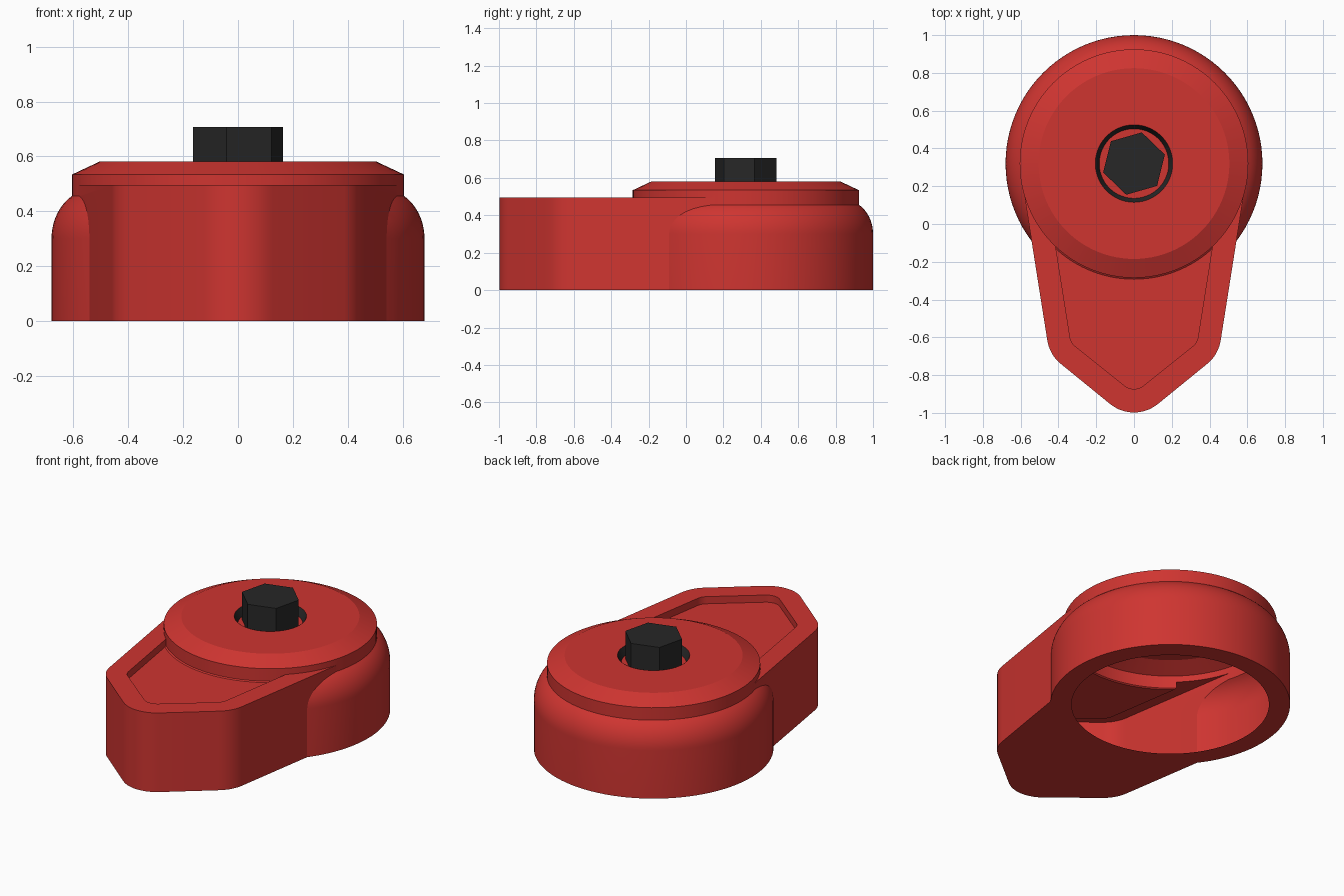
import bpy, bmesh, math
from mathutils import Vector

if "Cube" in bpy.data.objects:
    bpy.data.objects.remove(bpy.data.objects["Cube"])

CY = 0.32  # centre of the round housing along y


def material(name, rgb):
    m = bpy.data.materials.new(name)
    m.diffuse_color = (*rgb, 1)
    m.use_nodes = True
    m.node_tree.nodes["Principled BSDF"].inputs["Base Color"].default_value = m.diffuse_color
    return m


RED = material("red", (0.62, 0.035, 0.03))
BLACK = material("black", (0.02, 0.02, 0.02))


def finish(name, bm, mat):
    bmesh.ops.remove_doubles(bm, verts=bm.verts, dist=1e-5)
    bmesh.ops.recalc_face_normals(bm, faces=bm.faces)
    me = bpy.data.meshes.new(name)
    bm.to_mesh(me)
    bm.free()
    me.materials.append(mat)
    ob = bpy.data.objects.new(name, me)
    bpy.context.collection.objects.link(ob)
    return ob


def revolve(name, profile, mat, steps=96):
    bm = bmesh.new()
    vs = [bm.verts.new((r, CY, z)) for r, z in profile]
    es = [bm.edges.new(p) for p in zip(vs, vs[1:])]
    bmesh.ops.spin(bm, geom=vs + es, cent=(0, CY, 0), axis=(0, 0, 1),
                   angle=2 * math.pi, steps=steps)
    return finish(name, bm, mat)


def fillet(a, p, b, r, n=10):
    """Points of an arc of radius r rounding the corner a-p-b."""
    a, p, b = Vector(a), Vector(p), Vector(b)
    u, v = (a - p).normalized(), (b - p).normalized()
    half = u.angle(v) / 2
    c = p + (u + v).normalized() * (r / math.sin(half))
    s = p + u * (r / math.tan(half)) - c
    e = p + v * (r / math.tan(half)) - c
    t = s.angle(e)
    return [c + (s * math.sin((1 - i / n) * t) + e * math.sin(i / n * t)) / math.sin(t)
            for i in range(n + 1)]


def prism(name, back, corner, tip, r_corner, r_tip, z0, z1):
    """Tapered arm outline, mirrored in x, extruded from z0 to z1."""
    (bx, by), (cx, cy) = back, corner
    right = [Vector(back)] + fillet(back, corner, (0, tip), r_corner)
    nose = fillet(corner, (0, tip), (-cx, cy), r_tip)
    left = [Vector((-p.x, p.y)) for p in reversed(right)]
    bm = bmesh.new()
    f = bm.faces.new([bm.verts.new((p.x, p.y, z0)) for p in right + nose + left])
    ext = bmesh.ops.extrude_face_region(bm, geom=[f])
    bmesh.ops.translate(bm, vec=(0, 0, z1 - z0),
                        verts=[g for g in ext["geom"] if isinstance(g, bmesh.types.BMVert)])
    return finish(name, bm, RED)


def boolean(ob, other, op):
    m = ob.modifiers.new("bool", "BOOLEAN")
    m.object, m.operation, m.solver = other, op, "EXACT"
    bpy.context.view_layer.objects.active = ob
    bpy.ops.object.modifier_apply(modifier=m.name)
    bpy.data.objects.remove(other)


def smooth(ob):
    bpy.ops.object.select_all(action="DESELECT")
    ob.select_set(True)
    bpy.context.view_layer.objects.active = ob
    bpy.ops.object.shade_smooth_by_angle(angle=math.radians(22))


# Round housing with rounded shoulder, chamfered cap and bolt pocket
shoulder = [(0.53 + 0.15 * math.cos(math.radians(a)), 0.30 + 0.18 * math.sin(math.radians(a)))
            for a in range(0, 61, 6)]
housing = revolve("housing", [(0, 0), (0.68, 0)] + shoulder + [
    (0.605, 0.534), (0.505, 0.581), (0.205, 0.581), (0.205, 0.535), (0, 0.535)], RED)

# Tapered arm with a shallow recess in its top
arm = prism("arm", (0.588, 0.2), (0.447, -0.692), -1.056, 0.2, 0.2, 0, 0.495)
recess = prism("recess_cutter", (0.437, 0.02), (0.334, -0.629), -0.896, 0.08, 0.08, 0.45, 0.6)
boolean(arm, recess, "DIFFERENCE")
boolean(housing, arm, "UNION")

# Round opening in the underside, leading into the hollow shell
opening = revolve("opening_cutter", [(0, -0.1), (0.56, -0.1), (0.56, 0.02), (0, 0.02)], RED)
boolean(housing, opening, "DIFFERENCE")
bm = bmesh.new()
bm.from_mesh(housing.data)
pocket = [f for f in bm.faces
          if max(v.co.z for v in f.verts) < 0.03 and max(v.co.z for v in f.verts) > 0.01]
bmesh.ops.delete(bm, geom=pocket, context="FACES")
bm.to_mesh(housing.data)
bm.free()
smooth(housing)

# Dark sloped ring lining the bolt pocket
smooth(revolve("bolt_ring", [(0.205, 0.582), (0.184, 0.536)], BLACK))

# Hexagonal bolt head
bm = bmesh.new()
bmesh.ops.create_cone(bm, cap_ends=True, segments=6, radius1=0.17, radius2=0.17, depth=0.172)
bolt = finish("bolt_head", bm, BLACK)
bolt.location = (0, CY, 0.621)
bolt.rotation_euler.z = math.radians(16 - min(
    math.degrees(math.atan2(v.co.y, v.co.x)) % 60 for v in bolt.data.vertices))
